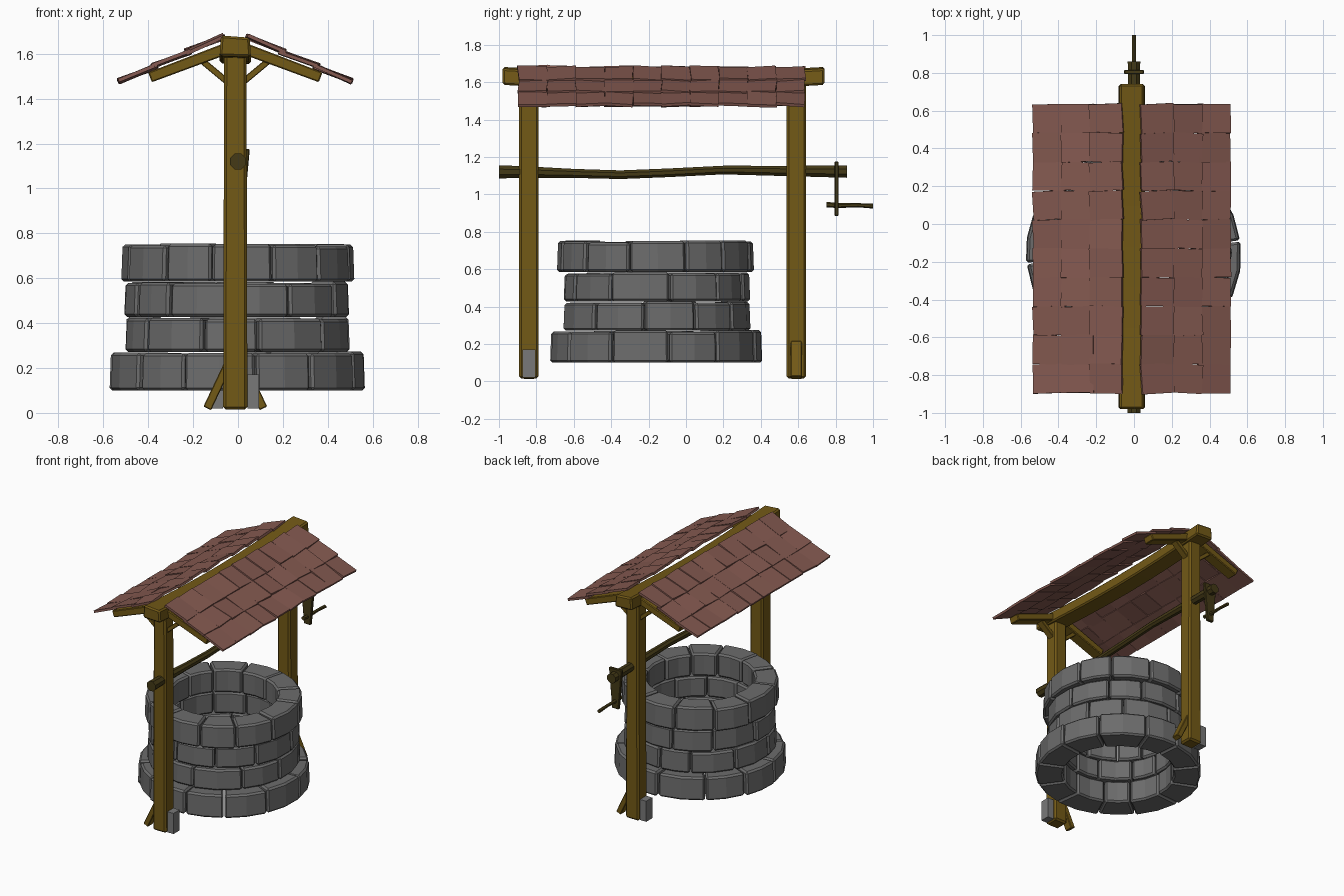
import bpy, bmesh, math, random
from mathutils import Vector, Matrix

random.seed(7)
cube = bpy.data.objects.get("Cube")
if cube:
    bpy.data.objects.remove(cube, do_unlink=True)


def material(name, rgb):
    m = bpy.data.materials.new(name)
    m.use_nodes = True
    m.diffuse_color = (*rgb, 1)
    m.node_tree.nodes["Principled BSDF"].inputs["Base Color"].default_value = (*rgb, 1)
    return m


STONE = material("grey stone", (0.15, 0.15, 0.15))
BLOCK = material("light stone", (0.19, 0.19, 0.19))
WOOD = material("ochre wood", (0.17, 0.1, 0.008))
DARK = material("dark wood", (0.058, 0.042, 0.008))
TILE = material("red clay", (0.23, 0.1, 0.08))


def finish(name, bm, mat, bevel=0.0):
    bmesh.ops.recalc_face_normals(bm, faces=bm.faces)
    me = bpy.data.meshes.new(name)
    bm.to_mesh(me)
    bm.free()
    me.materials.append(mat)
    ob = bpy.data.objects.new(name, me)
    bpy.context.scene.collection.objects.link(ob)
    if bevel:
        mod = ob.modifiers.new("bevel", "BEVEL")
        mod.width = bevel
        mod.segments = 1
        mod.angle_limit = math.radians(40)
    return ob


def loft(bm, rings):
    """Skin a list of equal-length point rings and cap both ends."""
    vs = [[bm.verts.new(p) for p in r] for r in rings]
    n = len(vs[0])
    for a, b in zip(vs, vs[1:]):
        for i in range(n):
            bm.faces.new((a[i], a[(i + 1) % n], b[(i + 1) % n], b[i]))
    bm.faces.new(vs[0])
    bm.faces.new(vs[-1])


def beam(name, a, b, width, depth, mat, bevel=0.008, taper=1.0):
    """Rectangular timber from a to b, lying in an xz plane; depth runs along y."""
    a, b = Vector(a), Vector(b)
    side = (b - a).cross(Vector((0, 1, 0))).normalized()
    bm = bmesh.new()
    rings = []
    for p, k in ((a, 1.0), (b, taper)):
        rings.append([p + side * sx * width * k / 2 + Vector((0, sy * depth / 2, 0))
                      for sx, sy in ((-1, -1), (1, -1), (1, 1), (-1, 1))])
    loft(bm, rings)
    return finish(name, bm, mat, bevel)


def rod(name, stations, sides, mat):
    """Round bar along y through (x, y, z, radius) stations."""
    bm = bmesh.new()
    turn = [2 * math.pi * (i + 0.5) / sides for i in range(sides)]
    loft(bm, [[(x + r * math.cos(t), y, z + r * math.sin(t)) for t in turn]
              for x, y, z, r in stations])
    return finish(name, bm, mat)


# Stone wall: four courses of bevelled wedge stones
def course(name, z0, z1, outer, inner, count, start):
    bm = bmesh.new()
    step = 2 * math.pi / count
    cuts = [start + step * (i + random.uniform(-0.14, 0.14)) for i in range(count)]
    cuts.append(cuts[0] + 2 * math.pi)
    for a, b in zip(cuts, cuts[1:]):
        ro = outer + random.uniform(-0.012, 0.008)
        ri = inner + random.uniform(-0.008, 0.008)
        top = z1 + random.uniform(-0.008, 0.004)
        rings = []
        for k in range(3):
            t = a + 0.007 + (b - a - 0.014) * k / 2
            c, s = math.cos(t), math.sin(t)
            rings.append([(r * c, CY + r * s, z) for r, z in
                          ((ri, z0), (ro, z0), (ro - 0.006, top), (ri, top))])
        loft(bm, rings)
    finish(name, bm, STONE, 0.012)


CY = -0.16
course("wall_course_bottom", 0.10, 0.27, 0.57, 0.38, 12, 0.15)
course("wall_course_lower", 0.272, 0.425, 0.505, 0.37, 11, 0.4)
course("wall_course_upper", 0.428, 0.582, 0.505, 0.37, 11, 0.1)
course("wall_course_top", 0.585, 0.75, 0.525, 0.36, 12, 0.3)

# Two posts with foot struts, wedge blocks, rafters and knee braces
PX = -0.012
for label, y, s in (("front", -0.84, 1), ("back", 0.59, -1)):
    beam(label + "_post", (PX, y, 0.015), (PX, y, 1.62), 0.108, 0.104, WOOD, 0.012, 0.92)
    beam(label + "_foot_block", (PX + s * 0.08, y, 0.02), (PX + s * 0.08, y, 0.17),
         0.05, 0.07, BLOCK, 0)
    beam(label + "_foot_strut", (PX - s * 0.125, y, 0.02), (PX - s * 0.035, y, 0.21),
         0.038, 0.06, WOOD, 0.004)
    for side, d in (("right", -1), ("left", 1)):
        beam(f"{label}_{side}_rafter", (PX, y, 1.638), (PX + d * 0.38, y, 1.495),
             0.052, 0.085, WOOD, 0.005, 0.9)
        beam(f"{label}_{side}_knee_brace", (PX + d * 0.03, y, 1.47),
             (PX + d * 0.15, y, 1.57), 0.028, 0.05, WOOD, 0.003)

# Ridge beam, slightly sagging between the posts
bm = bmesh.new()
rings = []
for i in range(9):
    f = i / 8
    y = -0.98 + 1.72 * f
    sag = 0.032 * math.sin(math.pi * f)
    rings.append([(x, y, z - sag) for x, z in
                  ((-0.082, 1.59), (0.058, 1.585), (0.052, 1.672), (-0.076, 1.682))])
loft(bm, rings)
finish("ridge_beam", bm, WOOD, 0.01)

# Shingles: three overlapping rows on each slope
ROWS, COLS = 3, 10
Y0, Y1 = -0.895, 0.635
for side, d in (("right", -1), ("left", 1)):
    bm = bmesh.new()
    for r in range(ROWS):
        for c in range(COLS):
            w = (Y1 - Y0) / COLS
            x = 0.135 + 0.15 * r
            z = 1.643 - 0.066 * r
            tilt = math.atan(0.40) + random.uniform(-0.05, 0.05)
            place = (Matrix.Translation((PX + d * x, Y0 + w * (c + 0.5), z))
                     @ Matrix.Rotation(d * tilt, 4, "Y")
                     @ Matrix.Rotation(random.uniform(-0.06, 0.06), 4, "Z")
                     @ Matrix.Rotation(random.uniform(-0.07, 0.07), 4, "X"))
            size = Matrix.Diagonal((0.185, w * random.uniform(0.98, 1.04), 0.016, 1))
            bmesh.ops.create_cube(bm, size=1, matrix=place @ size)
    finish(side + "_roof_shingles", bm, TILE)

# Winding log, crank plate and handle
rod("winding_log", [(0, -1.0, 1.12, 0.038), (0, -0.88, 1.12, 0.034), (0, -0.6, 1.112, 0.026),
                    (0, -0.35, 1.105, 0.025), (0, -0.1, 1.115, 0.025), (0, 0.2, 1.13, 0.025),
                    (0, 0.55, 1.125, 0.03), (0, 0.86, 1.122, 0.036)], 8, DARK)
beam("crank_plate", (0, 0.805, 1.175), (0, 0.805, 0.885), 0.105, 0.022, DARK, 0.004, 0.5)
rod("crank_handle", [(0, 0.75, 0.945, 0.015), (0, 0.82, 0.94, 0.013),
                     (0, 0.92, 0.942, 0.011), (0, 1.0, 0.937, 0.013)], 6, DARK)
